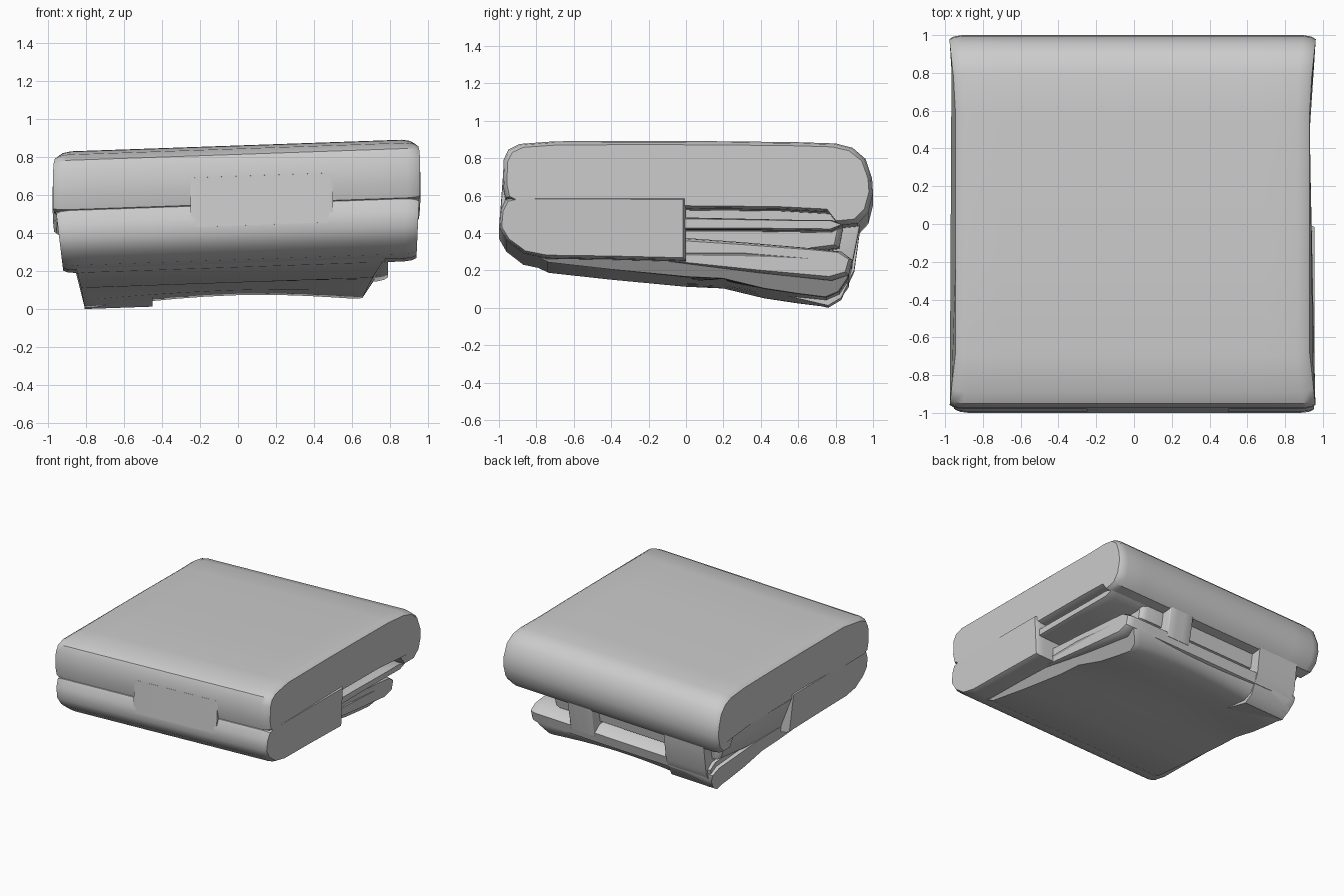
import bpy, bmesh
from math import sin, pi


def lerp(a, b, t):
    return a + (b - a) * max(0, min(1, t))


def loft(name, profile, x0, x1, inset=0.03, taper=None, arch=0.0, flare=0.0, n=10):
    """Sweep a (y, z) outline along x with rounded rims and a gentle cloth tilt."""
    ys, zs = [p[0] for p in profile], [p[1] for p in profile]
    cy, cz = (min(ys) + max(ys)) / 2, (min(zs) + max(zs)) / 2
    hy, hz = (max(ys) - min(ys)) / 2, (max(zs) - min(zs)) / 2
    stations = [(0, 1), (0.012, 0.35), (0.035, 0)]
    stations += [(0.035 + 0.93 * i / n, 0) for i in range(1, n)]
    stations += [(0.965, 0), (0.988, 0.35), (1, 1)]
    bm = bmesh.new()
    rings = []
    for t, k in stations:
        ring = []
        for y, z in profile:
            x = lerp(x0, x1, t)
            yy = cy + (y - cy) * (1 - k * inset / hy)
            zz = cz + (z - cz) * (1 - k * inset / hz)
            if taper:  # the underside is narrower than the top (left, right)
                x *= lerp(taper[0 if x < 0 else 1], 1, (z - min(zs)) / (2 * hz))
            x *= 1 + flare * max(0, (abs(y) - 0.7) / 0.3)
            # right side lies higher; the loose lower back sags at its corners
            zz += 0.035 * x
            if arch:
                back = max(0, min(1, (y - 0.1) / 0.6))
                zz += arch * back * (sin(pi * t) - 0.6)
            ring.append(bm.verts.new((x, yy, zz)))
        rings.append(ring)
    m = len(profile)
    for a, b in zip(rings, rings[1:]):
        for i in range(m):
            j = (i + 1) % m
            bm.faces.new((a[i], a[j], b[j], b[i]))
    bm.faces.new(rings[0])
    bm.faces.new(rings[-1][::-1])
    bmesh.ops.recalc_face_normals(bm, faces=bm.faces)
    me = bpy.data.meshes.new(name)
    bm.to_mesh(me)
    bm.free()
    ob = bpy.data.objects.new(name, me)
    bpy.context.collection.objects.link(ob)
    bpy.ops.object.select_all(action='DESELECT')
    ob.select_set(True)
    bpy.context.view_layer.objects.active = ob
    bpy.ops.object.shade_smooth_by_angle(angle=0.6)
    return ob


# Thick top fold: rolled front edge, full round back edge
loft("top_fold", [
    (-0.92, 0.53), (-0.965, 0.555), (-0.98, 0.63), (-0.975, 0.76), (-0.95, 0.815),
    (-0.89, 0.845), (-0.7, 0.86), (-0.2, 0.862), (0.2, 0.86), (0.6, 0.855), (0.8, 0.848),
    (0.89, 0.825), (0.96, 0.765), (0.995, 0.66), (1.0, 0.58), (0.975, 0.48),
    (0.92, 0.42), (0.82, 0.41), (0.77, 0.48), (0.5, 0.495), (0, 0.5)],
    -0.945, 0.93, inset=0.022, flare=0.035)

# Second fold, bulging at the front
loft("front_fold", [
    (-0.9, 0.565), (-0.965, 0.55), (-0.993, 0.49), (-1.0, 0.4), (-0.96, 0.33),
    (-0.87, 0.26), (-0.75, 0.235), (-0.4, 0.23), (0, 0.22), (0, 0.56)],
    -0.96, 0.955, inset=0.015, taper=(0.96, 0.985))

# Flat stretch where the front seam closes up
loft("front_seam", [(-0.9, 0.72), (-0.978, 0.7), (-0.997, 0.44), (-0.9, 0.4)],
     -0.25, 0.5, inset=0.003, n=4)

# Layers hidden behind the front fold; closed on the left, open on the right
loft("left_side_fold", [
    (-0.1, 0.54), (0.8, 0.54), (0.85, 0.46), (0.82, 0.3), (0.4, 0.24), (-0.1, 0.22)],
    -0.945, 0.62, taper=(0.9, 1))
loft("middle_fold", [
    (-0.1, 0.455), (0.6, 0.44), (0.78, 0.44), (0.84, 0.41), (0.78, 0.38),
    (0.4, 0.385), (-0.1, 0.385)],
    -0.85, 0.92, inset=0.01)
loft("lower_fold", [
    (-0.1, 0.355), (0.3, 0.325), (0.7, 0.29), (0.83, 0.275), (0.89, 0.23),
    (0.87, 0.15), (0.78, 0.12), (0.4, 0.16), (-0.1, 0.22)],
    -0.83, 0.79, inset=0.02)

# Sagging underside
loft("bottom_fold", [
    (-0.8, 0.25), (-0.74, 0.22), (-0.4, 0.18), (0, 0.14), (0.2, 0.135), (0.42, 0.09),
    (0.6, 0.07), (0.75, 0.055), (0.82, 0.085), (0.87, 0.16), (0.875, 0.22), (0.8, 0.26),
    (0.3, 0.28), (-0.3, 0.27)],
    -0.86, 0.80, inset=0.008, taper=(0.94, 0.82), arch=0.045)

# Creases joining the upper and lower folds at the back; the left one hangs to a corner
loft("back_crease_right", [
    (0.6, 0.5), (0.94, 0.5), (0.925, 0.4), (0.885, 0.2), (0.6, 0.2)],
    0.2, 0.42, inset=0.01, n=3)
loft("back_crease_left", [
    (0.45, 0.5), (0.94, 0.5), (0.925, 0.4), (0.9, 0.22), (0.83, 0.07), (0.76, 0.0282),
    (0.45, 0.1)],
    -0.81, -0.45, inset=0.0, n=3)
